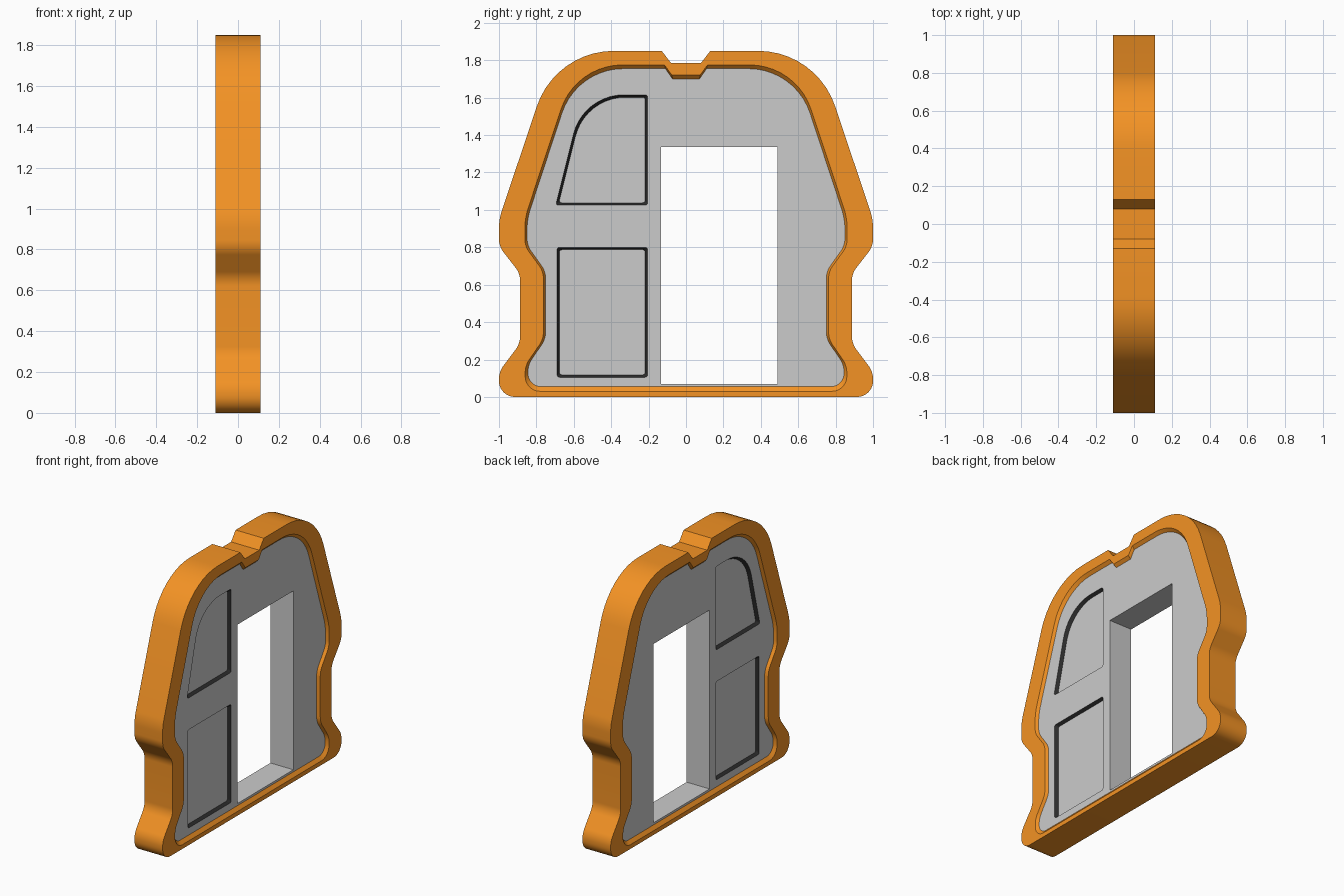
import bpy, bmesh, math
from mathutils import Vector

if "Cube" in bpy.data.objects:
    bpy.data.objects.remove(bpy.data.objects["Cube"])


def fillet(corners, steps=10):
    """Round each (y, z, tangent_length) corner of a closed outline."""
    out, n = [], len(corners)
    for i, (y, z, t) in enumerate(corners):
        p = Vector((y, z))
        if t == 0:
            out.append(p)
            continue
        u = (Vector(corners[i - 1][:2]) - p).normalized()
        v = (Vector(corners[(i + 1) % n][:2]) - p).normalized()
        c = p + (u + v).normalized() * t / math.cos(u.angle(v) / 2)
        a, b = p + u * t - c, p + v * t - c
        ang = a.angle(b)
        for k in range(steps + 1):
            f = k / steps
            out.append(c + (a * math.sin((1 - f) * ang) + b * math.sin(f * ang)) / math.sin(ang))
    return out


def mirrored(half):
    return half + [(-y, z, t) for y, z, t in reversed(half)]


def material(name, rgb):
    m = bpy.data.materials.new(name)
    m.diffuse_color = (*rgb, 1)
    m.use_nodes = True
    m.node_tree.nodes["Principled BSDF"].inputs["Base Color"].default_value = m.diffuse_color
    return m


def loft(name, loops, closed=True, mat=None):
    """Skin (outline, x) loops; closed joins last to first, otherwise ends are capped."""
    bm = bmesh.new()
    rows = [[bm.verts.new((x, p.x, p.y)) for p in pts] for pts, x in loops]
    n = len(rows[0])
    for i in range(len(rows) if closed else len(rows) - 1):
        a, b = rows[i], rows[(i + 1) % len(rows)]
        for j in range(n):
            k = (j + 1) % n
            bm.faces.new((a[j], a[k], b[k], b[j]))
    if not closed:
        bm.faces.new(rows[0])
        bm.faces.new(rows[-1])
    bmesh.ops.recalc_face_normals(bm, faces=bm.faces)
    me = bpy.data.meshes.new(name)
    bm.to_mesh(me)
    bm.free()
    ob = bpy.data.objects.new(name, me)
    bpy.context.collection.objects.link(ob)
    if mat:
        me.materials.append(mat)
    finish(ob)
    return ob


def finish(ob):
    bpy.ops.object.select_all(action='DESELECT')
    ob.select_set(True)
    bpy.context.view_layer.objects.active = ob
    if ob.type == 'CURVE':
        bpy.ops.object.convert(target='MESH')
    bpy.ops.object.shade_smooth_by_angle(angle=math.radians(25))


orange = material("orange", (0.9, 0.29, 0.018))
dark = material("dark_trim", (0.025, 0.025, 0.025))
FRAME_X, PANEL_X, PANE_X = 0.11, 0.09, 0.07

# Outlines: outer edge, inner edge of the frame face, edge of the wall panel
outer = fillet(mirrored([
    (1, 0, .085), (1, .135, .04), (.887, .285, .04), (.887, .66, .04), (1, .805, .04),
    (1, .95, .05), (.698, 1.85, .312), (.13, 1.85, 0), (.08, 1.785, 0)]))
lip = fillet(mirrored([
    (.86, .03, .08), (.86, .168, .04), (.762, .31, .04), (.762, .67, .04), (.862, .807, .04),
    (.862, .955, .06), (.59, 1.775, .25), (.115, 1.775, 0), (.075, 1.72, 0)]))
edge = fillet(mirrored([
    (.845, .055, .07), (.845, .172, .04), (.75, .31, .04), (.75, .67, .04), (.85, .81, .04),
    (.85, .95, .06), (.585, 1.755, .25), (.11, 1.755, 0), (.072, 1.70, 0)]))

# Orange frame with a chamfered inner lip on both sides
loft("frame", [(outer, FRAME_X), (outer, -FRAME_X), (lip, -FRAME_X), (edge, -PANEL_X),
               (edge, PANEL_X), (lip, FRAME_X)], mat=orange)

# Recessed windows: rim outline and pane outline
lower = [[(-.69 + d, .105 + d, .015), (-.205 - d, .105 + d, .015),
          (-.205 - d, .80 - d, .015), (-.69 + d, .80 - d, .015)] for d in (0, .013)]
upper = [[(-.697 + 1.3 * d, 1.025 + d, .015), (-.205 - d, 1.025 + d, .015),
          (-.205 - d, 1.615 - d, .015), (-.549 + .8 * d, 1.615 - d, .215)] for d in (0, .013)]
holes = []
for label, (rim, pane) in (("lower", lower), ("upper", upper)):
    rim, pane = fillet(rim), fillet(pane)
    holes.append(rim)
    loft(label + "_window_rim", [(rim, PANEL_X), (pane, PANE_X), (pane, -PANE_X), (rim, -PANEL_X)], mat=dark)
    loft(label + "_window_pane", [(pane, PANE_X), (pane, -PANE_X)], closed=False)

# Grey wall panel with doorway and window openings
door = [Vector(p) for p in ((-.135, .07), (.49, .07), (.49, 1.335), (-.135, 1.335))]
cu = bpy.data.curves.new("wall_panel", 'CURVE')
cu.dimensions, cu.fill_mode, cu.extrude = '2D', 'BOTH', PANEL_X
for pts in [edge, door] + holes:
    s = cu.splines.new('POLY')
    s.points.add(len(pts) - 1)
    for q, p in zip(s.points, pts):
        q.co = (p.x, p.y, 0, 1)
    s.use_cyclic_u = True
panel = bpy.data.objects.new("wall_panel", cu)
panel.rotation_euler = (math.pi / 2, 0, math.pi / 2)
bpy.context.collection.objects.link(panel)
finish(panel)
